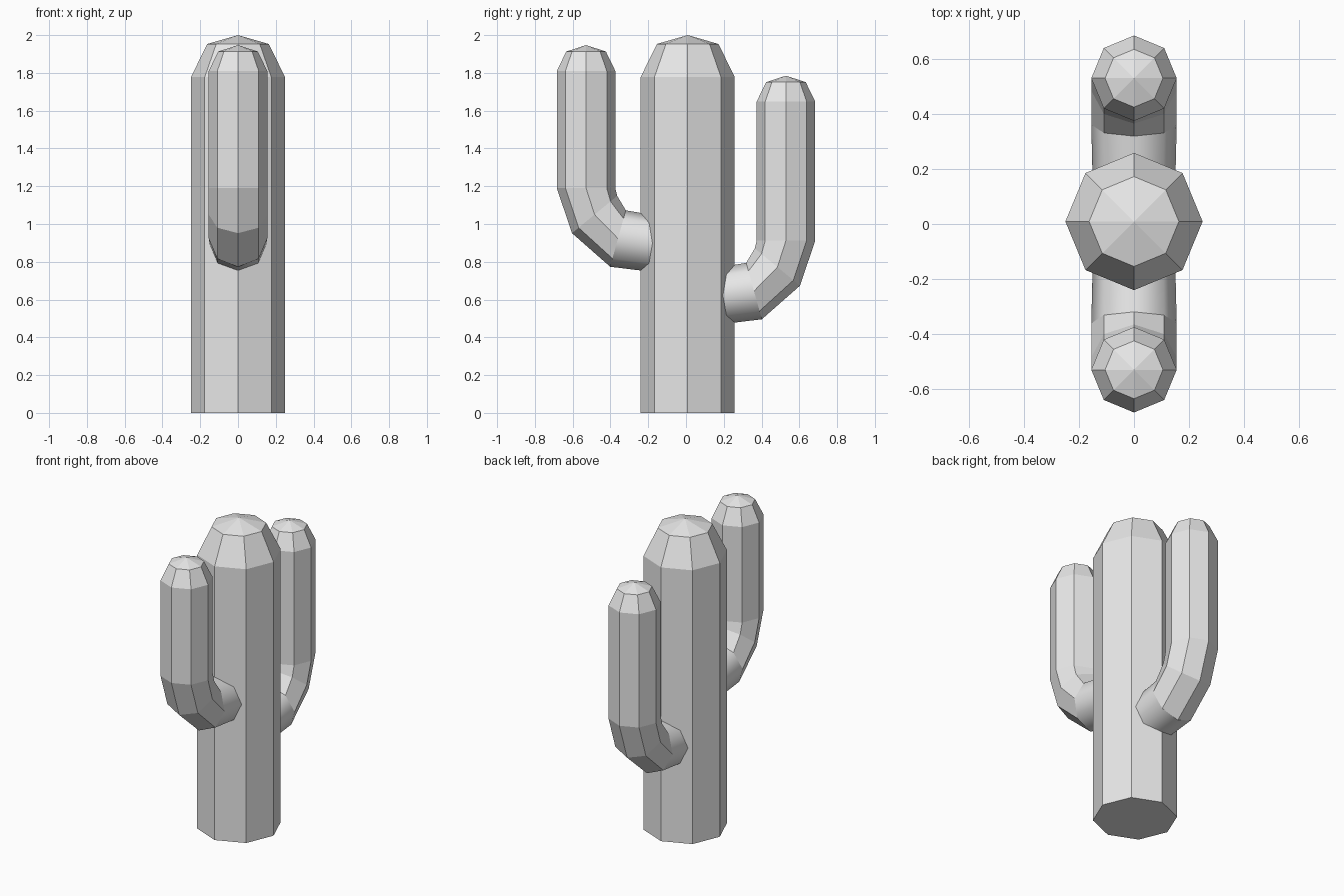
import bpy, bmesh
from math import sin, cos, radians, tau

SIDES = 8

old = bpy.data.objects.get("Cube")
if old:
    bpy.data.objects.remove(old, do_unlink=True)

# Single plain grey for the whole plant
grey = bpy.data.materials.new("plain grey")
grey.use_nodes = True
colour = (0.8, 0.8, 0.8, 1)
grey.diffuse_color = colour
grey.node_tree.nodes["Principled BSDF"].inputs["Base Color"].default_value = colour


def loft(name, rings, tip, side=1, smooth_first=False):
    """Skin octagonal rings (y, z, radius, tilt in degrees) and close with a pointed cap."""
    bm = bmesh.new()
    loops = []
    for y, z, r, tilt in rings:
        t = radians(tilt)
        loop = []
        for i in range(SIDES):
            a = tau * i / SIDES
            out = r * sin(a)
            loop.append(bm.verts.new((r * cos(a), side * (y + out * cos(t)), z - out * sin(t))))
        loops.append(loop)
    bm.faces.new(loops[0])
    for k, (low, high) in enumerate(zip(loops, loops[1:])):
        for i in range(SIDES):
            j = (i + 1) % SIDES
            face = bm.faces.new((low[i], low[j], high[j], high[i]))
            face.smooth = smooth_first and k == 0
    apex = bm.verts.new((0, side * rings[-1][0], tip))
    for i in range(SIDES):
        bm.faces.new((loops[-1][i], loops[-1][(i + 1) % SIDES], apex))
    bmesh.ops.recalc_face_normals(bm, faces=bm.faces)
    mesh = bpy.data.meshes.new(name)
    bm.to_mesh(mesh)
    bm.free()
    mesh.materials.append(grey)
    obj = bpy.data.objects.new(name, mesh)
    bpy.context.collection.objects.link(obj)


def arm(name, side, elbow, tip):
    """Arm leaving the trunk sideways, bending upward, then rising straight."""
    reach, r = 0.529, 0.155
    rings = [
        (0.15, elbow - 0.297, 0.15, 90),     # root hidden in the trunk
        (0.36, elbow - 0.267, r, 74.5),
        (0.484, elbow - 0.14, r, 39.5),
        (reach, elbow, r, 0),
        (reach, tip - 0.137, r, 0),          # shoulder of the tip
        (reach, tip - 0.034, 0.105, 0),
    ]
    loft(name, rings, tip, side, smooth_first=True)


# Trunk
cy = 0.009
loft("trunk", [(cy, 0, 0.249, 0), (cy, 1.778, 0.249, 0), (cy, 1.953, 0.163, 0)], 2.0)

# Arms
arm("front_arm", -1, 1.19, 1.947)
arm("back_arm", 1, 0.912, 1.785)
